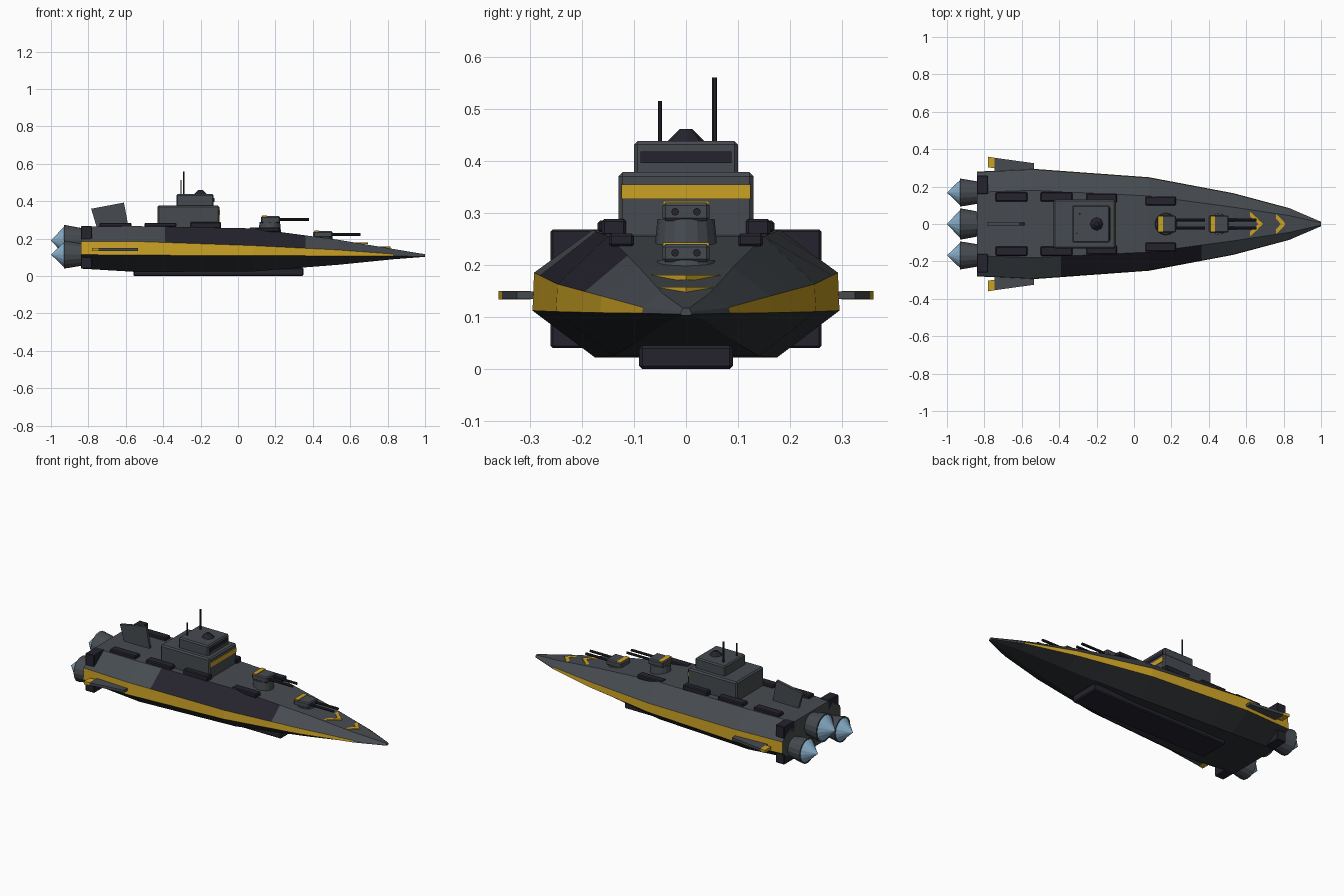
import bpy, bmesh, math
from mathutils import Matrix, Vector

if "Cube" in bpy.data.objects:
    bpy.data.objects.remove(bpy.data.objects["Cube"])


def material(name, rgb):
    m = bpy.data.materials.new(name)
    m.diffuse_color = (*rgb, 1)
    m.use_nodes = True
    m.node_tree.nodes["Principled BSDF"].inputs["Base Color"].default_value = m.diffuse_color
    return m


GREY = material("hull_grey", (0.062, 0.071, 0.081))
DARK = material("lower_hull_dark", (0.026, 0.030, 0.033))
TRIM = material("dark_trim", (0.018, 0.017, 0.027))
GOLD = material("gold_stripe", (0.60, 0.36, 0.018))
GLOW = material("engine_blue", (0.26, 0.45, 0.62))


def finish(name, bm, mats, bevel=0):
    bmesh.ops.recalc_face_normals(bm, faces=bm.faces)
    me = bpy.data.meshes.new(name)
    bm.to_mesh(me)
    bm.free()
    for m in mats:
        me.materials.append(m)
    ob = bpy.data.objects.new(name, me)
    bpy.context.collection.objects.link(ob)
    if bevel:
        mod = ob.modifiers.new("bevel", 'BEVEL')
        mod.width = bevel
        mod.segments = 1
    return ob


def box(name, x, y, z, mat, bevel=0):
    """Box from (min, max) ranges."""
    bm = bmesh.new()
    bmesh.ops.create_cube(bm, size=1)
    for v in bm.verts:
        v.co = [(r[0] + r[1]) / 2 + c * (r[1] - r[0]) for r, c in zip((x, y, z), v.co)]
    return finish(name, bm, [mat], bevel)


def cone(name, start, end, r1, r2, mat, sides=12):
    """Cone or cylinder running from start to end."""
    a, b = Vector(start), Vector(end)
    rot = (b - a).to_track_quat('Z', 'Y').to_matrix().to_4x4()
    bm = bmesh.new()
    bmesh.ops.create_cone(bm, cap_ends=True, segments=sides, radius1=r1, radius2=r2,
                          depth=(b - a).length, matrix=Matrix.Translation((a + b) / 2) @ rot)
    return finish(name, bm, [mat])


def prism(name, pts, offset, mat):
    """Flat outline extruded by an offset vector."""
    bm = bmesh.new()
    off = Vector(offset)
    low = [bm.verts.new(p) for p in pts]
    top = [bm.verts.new(Vector(p) + off) for p in pts]
    bm.faces.new(low)
    bm.faces.new(top)
    n = len(pts)
    for i in range(n):
        j = (i + 1) % n
        bm.faces.new((low[i], low[j], top[j], top[i]))
    return finish(name, bm, [mat])


# Hull stations: x, half width, stripe bottom, stripe top, deck z, deck half, keel z, keel half
stations = [
    (-0.84, .280, .115, .185, .265, .170, .040, .165),
    (-0.54, .295, .112, .185, .267, .180, .022, .175),
    (0.08, .250, .110, .163, .255, .150, .025, .140),
    (0.53, .165, .108, .140, .195, .090, .060, .080),
    (0.83, .085, .107, .118, .145, .045, .090, .040),
    (1.00, .012, .105, .110, .117, .006, .103, .006),
]


def at(x):
    for a, b in zip(stations, stations[1:]):
        if a[0] <= x <= b[0]:
            t = (x - a[0]) / (b[0] - a[0])
            return [p + (q - p) * t for p, q in zip(a, b)]


# Hull loft, coloured by strip
bm = bmesh.new()
rings = []
for x in sorted([s[0] for s in stations] + [-0.39, 0.36]):
    x, w, zb, zt, zd, d, zk, k = at(x)
    half = [(k, zk), (w, zb), (w - .003, zt), (d, zd)]
    ring = half + [(-y, z) for y, z in reversed(half)]
    rings.append([bm.verts.new((x, y, z)) for y, z in ring])
for a, b in zip(rings, rings[1:]):
    mid = (a[0].co.x + b[0].co.x) / 2
    for i in range(8):
        j = (i + 1) % 8
        f = bm.faces.new((a[i], a[j], b[j], b[i]))
        if i in (0, 6, 7):
            f.material_index = 1
        elif i in (1, 5) and mid < 0.83:
            f.material_index = 2
        elif i == 4 and -0.39 < mid < 0.36:
            f.material_index = 3
bm.faces.new(rings[0])
bm.faces.new(rings[-1])
finish("hull", bm, [GREY, DARK, GOLD, TRIM])

# Keel slab
box("keel_slab", (-.56, .35), (-.09, .09), (0, .045), TRIM, .006)

# Engines
for name, y, z, r in (("left", .168, .115, .075), ("centre", 0, .19, .084), ("right", -.168, .115, .075)):
    cone(name + "_nozzle", (-.93, y, z), (-.82, y, z), r, r * .76, GREY, 16)
    cone(name + "_exhaust", (-1, y, z), (-.928, y, z), 0, r * .92, GLOW, 16)

# Mirrored parts: stern blocks, deck plates, side fins
for side, s in (("left", 1), ("right", -1)):
    def span(a, b):
        return tuple(sorted((a * s, b * s)))
    box(side + "_stern_block", (-.84, -.78), span(.16, .26), (.04, .268), TRIM, .004)
    for i, (x0, x1, y0, y1, z0, z1) in enumerate([
            (-.74, -.57, .12, .17, .262, .285), (-.50, -.33, .12, .17, .262, .285),
            (-.255, -.09, .115, .162, .255, .288), (.06, .225, .10, .148, .235, .260)]):
        box(f"{side}_deck_plate_{i + 1}", (x0, x1), span(y0, y1), (z0, z1), TRIM, .005)
    fin = [(-.745, .27), (-.535, .27), (-.535, .325), (-.745, .354)]
    prism(side + "_side_fin", [(x, y * s, .134) for x, y in fin], (0, 0, .015), GREY)
    tip = [(-.78, .302), (-.745, .299), (-.745, .354), (-.78, .36)]
    prism(side + "_side_fin_tip", [(x, y * s, .133) for x, y in tip], (0, 0, .017), GOLD)

# Tail fin
prism("tail_fin", [(-.785, -.008, .36), (-.61, -.008, .393), (-.585, -.008, .26), (-.755, -.008, .26)],
      (0, .016, 0), GREY)

# Bridge tower
box("tower_base", (-.43, -.10), (-.13, .13), (.25, .378), GREY, .008)
box("tower_stripe", (-.102, -.096), (-.124, .124), (.327, .354), GOLD)
box("bridge", (-.33, -.13), (-.10, .10), (.37, .438), GREY, .007)
box("bridge_window", (-.132, -.126), (-.087, .087), (.396, .418), TRIM)
cone("sensor_dome", (-.20, 0, .436), (-.20, 0, .461), .037, .012, TRIM, 8)
cone("tall_antenna", (-.29, .055, .43), (-.29, .055, .56), .005, .005, TRIM, 6)
cone("short_antenna", (-.305, -.05, .43), (-.305, -.05, .515), .004, .004, TRIM, 6)

# Gun turrets
for name, x, base, z0, z1, muzzle in (("rear", .17, .235, .284, .32, .38), ("front", .45, .185, .205, .24, .655)):
    cone(name + "_turret_base", (x, 0, base), (x, 0, z0 + .004), .06, .055, GREY, 16)
    box(name + "_turret_head", (x - .048, x + .055), (-.045, .045), (z0, z1), GREY, .006)
    box(name + "_turret_stripe", (x - .042, x - .016), (-.044, .044), (z1 - .004, z1 + .003), GOLD)
    for y in (-.021, .021):
        cone(name + "_gun_barrel", (x + .04, y, z0 + .018), (muzzle, y, z0 + .018), .0075, .0075, TRIM, 8)

# Bow chevrons
for name, tip, arm, half, z in (("rear", .695, .60, .068, .171), ("front", .815, .745, .052, .148)):
    w = .03
    pts = [(tip, 0), (arm + w * .6, half), (arm, half - .008), (tip - w, 0),
           (arm, -half + .008), (arm + w * .6, -half)]
    prism(name + "_chevron", [(x, y, z) for x, y in pts], (0, 0, .009), GOLD)
